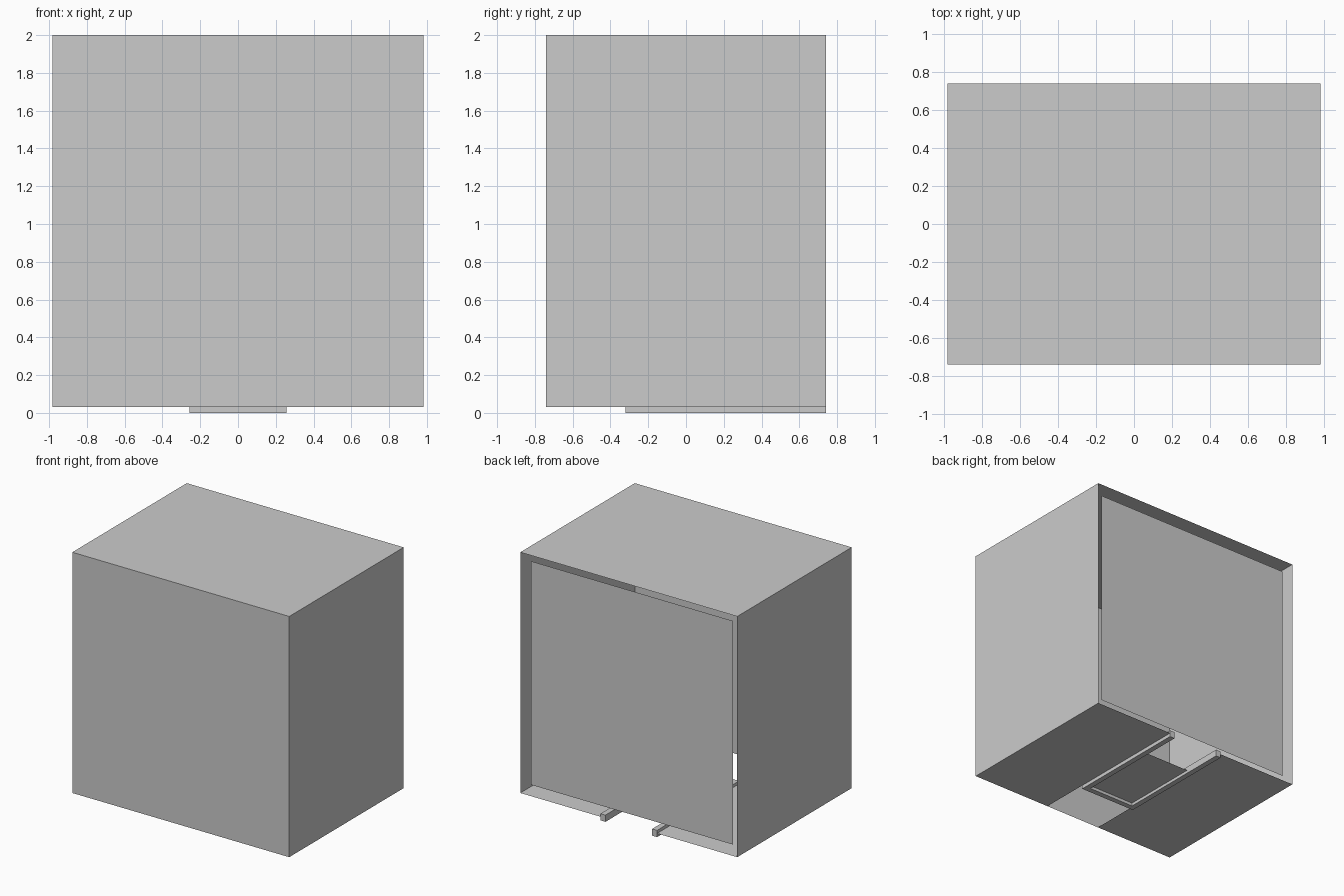
import bpy, bmesh

if "Cube" in bpy.data.objects:
    bpy.data.objects.remove(bpy.data.objects["Cube"])

W, D = 0.982, 0.74          # half width, half depth of the cabinet
Z0, Z1 = 0.03, 2.0          # underside and top of the cabinet
SLOT = 0.256                # half width of the slot in the floor


def obj(name, bm):
    me = bpy.data.meshes.new(name)
    bm.to_mesh(me)
    bm.free()
    ob = bpy.data.objects.new(name, me)
    bpy.context.collection.objects.link(ob)
    return ob


def quad(bm, *pts):
    bm.faces.new([bm.verts.new(p) for p in pts])


def box(bm, x0, x1, y0, y1, z0, z1):
    vs = bmesh.ops.create_cube(bm, size=1)["verts"]
    for v in vs:
        v.co = (x0 if v.co.x < 0 else x1,
                y0 if v.co.y < 0 else y1,
                z0 if v.co.z < 0 else z1)


# thin-walled cabinet, open at the back, with a slot along the floor
bm = bmesh.new()
quad(bm, (-W, -D, Z0), (W, -D, Z0), (W, -D, Z1), (-W, -D, Z1))      # front
quad(bm, (-W, -D, Z1), (W, -D, Z1), (W, D, Z1), (-W, D, Z1))        # top
quad(bm, (W, -D, Z0), (W, D, Z0), (W, D, Z1), (W, -D, Z1))          # right
quad(bm, (-W, D, Z0), (-W, -D, Z0), (-W, -D, Z1), (-W, D, Z1))      # left
for a, b in ((-W, -SLOT), (SLOT, W)):                               # floor halves
    quad(bm, (a, D, Z0), (b, D, Z0), (b, -D, Z0), (a, -D, Z0))
bmesh.ops.remove_doubles(bm, verts=bm.verts, dist=1e-5)
obj("cabinet_shell", bm)

# recessed back panel, with a gap all round
bm = bmesh.new()
P, Y = 0.915, 0.70
quad(bm, (P, Y, 0.10), (-P, Y, 0.10), (-P, Y, 1.93), (P, Y, 1.93))
obj("back_panel", bm)

# U-shaped runner frame in the floor slot
bm = bmesh.new()
T = 0.045
for x0, x1 in ((-SLOT, -SLOT + T), (SLOT - T, SLOT)):
    box(bm, x0, x1, -0.32, D, 0.0, 0.055)
box(bm, -SLOT + T, SLOT - T, -0.32, -0.32 + T, 0.0, 0.055)
obj("runner_frame", bm)

# tray plate between the runners
bm = bmesh.new()
X = SLOT - T
quad(bm, (-X, -0.275, 0.025), (X, -0.275, 0.025), (X, 0.39, 0.025), (-X, 0.39, 0.025))
obj("tray_plate", bm)
